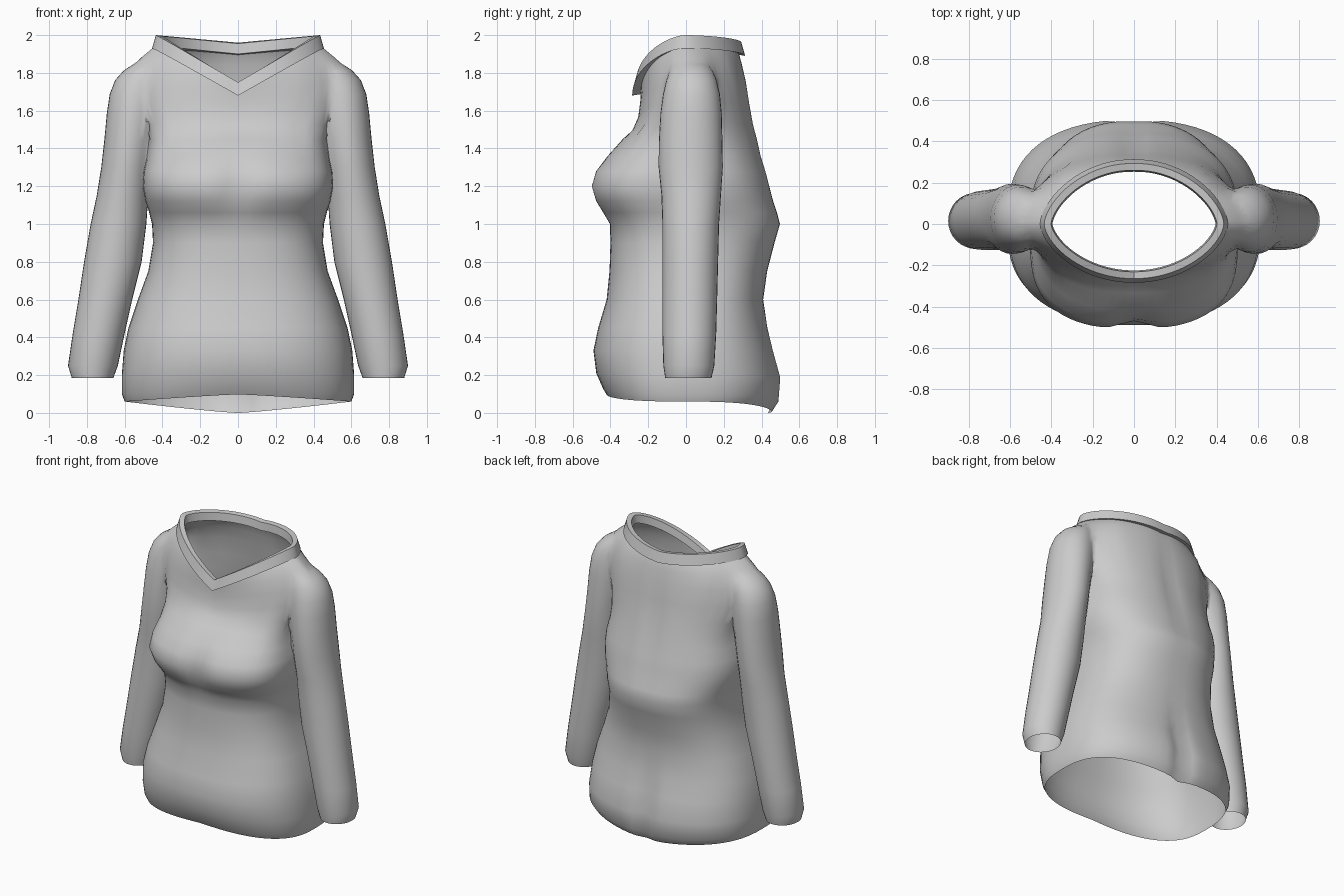
import bpy, bmesh, math
from mathutils import Vector

if "Cube" in bpy.data.objects:
    bpy.data.objects.remove(bpy.data.objects["Cube"], do_unlink=True)

fabric = bpy.data.materials.new("light grey fabric")
fabric.use_nodes = True
GREY = (0.6, 0.6, 0.6, 1)
fabric.diffuse_color = GREY
fabric.node_tree.nodes["Principled BSDF"].inputs["Base Color"].default_value = GREY


def spow(v, p):
    return math.copysign(abs(v) ** p, v)


def bump(v, mid, width):
    return math.exp(-((v - mid) / width) ** 2)


def angles(n):
    return [2 * math.pi * i / n for i in range(n)]


def loft(name, rings, close=False, open_ends=(), end_lift=0.0):
    """Skin rings of points; caps named in open_ends get slot 1 and are cut later."""
    bm = bmesh.new()
    loops = [[bm.verts.new(p) for p in ring] for ring in rings]
    pairs = list(zip(loops, loops[1:]))
    if close:
        pairs.append((loops[-1], loops[0]))
    n = len(loops[0])
    for a, b in pairs:
        for i in range(n):
            j = (i + 1) % n
            bm.faces.new((a[i], a[j], b[j], b[i]))
    if not close:
        for end in (0, -1):
            loop = loops[end]
            mid = sum((v.co for v in loop), Vector()) / n
            hub = bm.verts.new(mid)
            for i in range(n):
                f = bm.faces.new((loop[i], loop[(i + 1) % n], hub))
                f.material_index = 1 if end in open_ends else 0
    bmesh.ops.recalc_face_normals(bm, faces=bm.faces)
    mesh = bpy.data.meshes.new(name)
    bm.to_mesh(mesh)
    bm.free()
    obj = bpy.data.objects.new(name, mesh)
    bpy.context.collection.objects.link(obj)
    mesh.materials.append(fabric)
    if not close:
        mesh.materials.append(fabric)
    return obj


def smooth(obj, degrees):
    bpy.ops.object.select_all(action='DESELECT')
    obj.select_set(True)
    bpy.context.view_layer.objects.active = obj
    bpy.ops.object.shade_smooth_by_angle(angle=math.radians(degrees))


# Torso: height, half width, front depth, back depth
TORSO = [
    (.06, .60, .42, .46), (.10, .615, .44, .495), (.20, .615, .475, .505),
    (.33, .605, .49, .465), (.45, .58, .465, .435), (.60, .53, .42, .41),
    (.75, .475, .405, .43), (.90, .45, .40, .47), (1.0, .455, .405, .50),
    (1.06, .47, .445, .485), (1.12, .49, .485, .465), (1.2, .505, .51, .445),
    (1.28, .50, .485, .425), (1.36, .48, .42, .40), (1.45, .47, .335, .38),
    (1.53, .49, .285, .36), (1.65, .54, .255, .34), (1.78, .56, .245, .32),
    (1.87, .53, .24, .30), (1.93, .46, .24, .285), (1.96, .41, .24, .27)]


def torso_ring(row, n=72):
    z, half, front, back = row
    up = max(0, (z - 1.45) / .51)
    hem = max(0, 1 - z / .25)
    ring = []
    for t in angles(n):
        c, s = math.cos(t), math.sin(t)
        x = half * spow(c, .85 + .15 * min(1, up))
        power = .75 + .55 * up
        w = 1 - abs(c)
        if s < 0:
            power -= .2 * bump(z, 1.2, .14)
            depth = front - .04 * bump(z, 1.2, .12) * bump(x, 0, .09)
            dz = .05 * hem - .25 * up
        else:
            cleft = .05 * bump(z, .22, .2) + .015 * bump(z, 1.45, .35)
            depth = back - cleft * bump(x, 0, .06)
            dz = -.08 * hem - .04 * up
        ring.append((x, depth * spow(s, power), z + dz * w))
    return ring


shirt = loft("shirt_body", [torso_ring(r) for r in TORSO], open_ends=(0, -1))

# Sleeve: height, inner x, outer x, front y, back y
SLEEVE = [
    (.185, .66, .88, -.11, .135), (.25, .636, .90, -.12, .15),
    (.42, .60, .875, -.125, .16), (.60, .56, .845, -.125, .165),
    (.80, .51, .815, -.125, .17), (1.0, .485, .78, -.125, .175),
    (1.15, .475, .748, -.13, .185), (1.3, .46, .724, -.145, .195),
    (1.45, .44, .707, -.15, .195), (1.6, .42, .697, -.14, .195),
    (1.7, .41, .687, -.125, .185), (1.77, .40, .66, -.105, .165),
    (1.82, .395, .61, -.085, .14), (1.855, .39, .54, -.05, .10)]


def sleeve_ring(row, side, n=32):
    z, x0, x1, y0, y1 = row
    return [(side * ((x0 + x1) / 2 + (x1 - x0) / 2 * math.cos(t)),
             (y0 + y1) / 2 + (y1 - y0) / 2 * math.sin(t), z) for t in angles(n)]


for side, label in ((1, "left"), (-1, "right")):
    sleeve = loft(label + "_sleeve", [sleeve_ring(r, side) for r in SLEEVE], open_ends=(0,))
    join = shirt.modifiers.new("join", 'BOOLEAN')
    join.operation = 'UNION'
    join.solver = 'EXACT'
    join.object = sleeve
    bpy.context.view_layer.objects.active = shirt
    bpy.ops.object.modifier_apply(modifier=join.name)
    bpy.data.objects.remove(sleeve, do_unlink=True)

# Cut open neck, hem and cuffs, then soften the shoulder seams
bm = bmesh.new()
bm.from_mesh(shirt.data)
bmesh.ops.delete(bm, geom=[f for f in bm.faces if f.material_index == 1], context='FACES')
bmesh.ops.remove_doubles(bm, verts=bm.verts, dist=.004)
seam = [v for v in bm.verts
        if abs(v.co.x) > .36 and v.co.z > 1.35 and not v.is_boundary]
for _ in range(3):
    bmesh.ops.smooth_vert(bm, verts=seam, factor=.5,
                          use_axis_x=True, use_axis_y=True, use_axis_z=True)
bm.to_mesh(shirt.data)
bm.free()
shirt.data.materials.pop(index=1)
smooth(shirt, 70)

# Collar band swept around the neck opening
neck = [Vector(p) for p in torso_ring(TORSO[-1])]
BAND = [(-.015, -.02), (-.008, .035), (.025, .04), (.045, -.03)]
rings = []
for i, p in enumerate(neck):
    along = neck[(i + 1) % len(neck)] - neck[i - 1]
    out = Vector((along.y, -along.x, 0)).normalized()
    rings.append([p + out * o + Vector((0, 0, h)) for o, h in BAND])
smooth(loft("collar_band", rings, close=True), 40)
